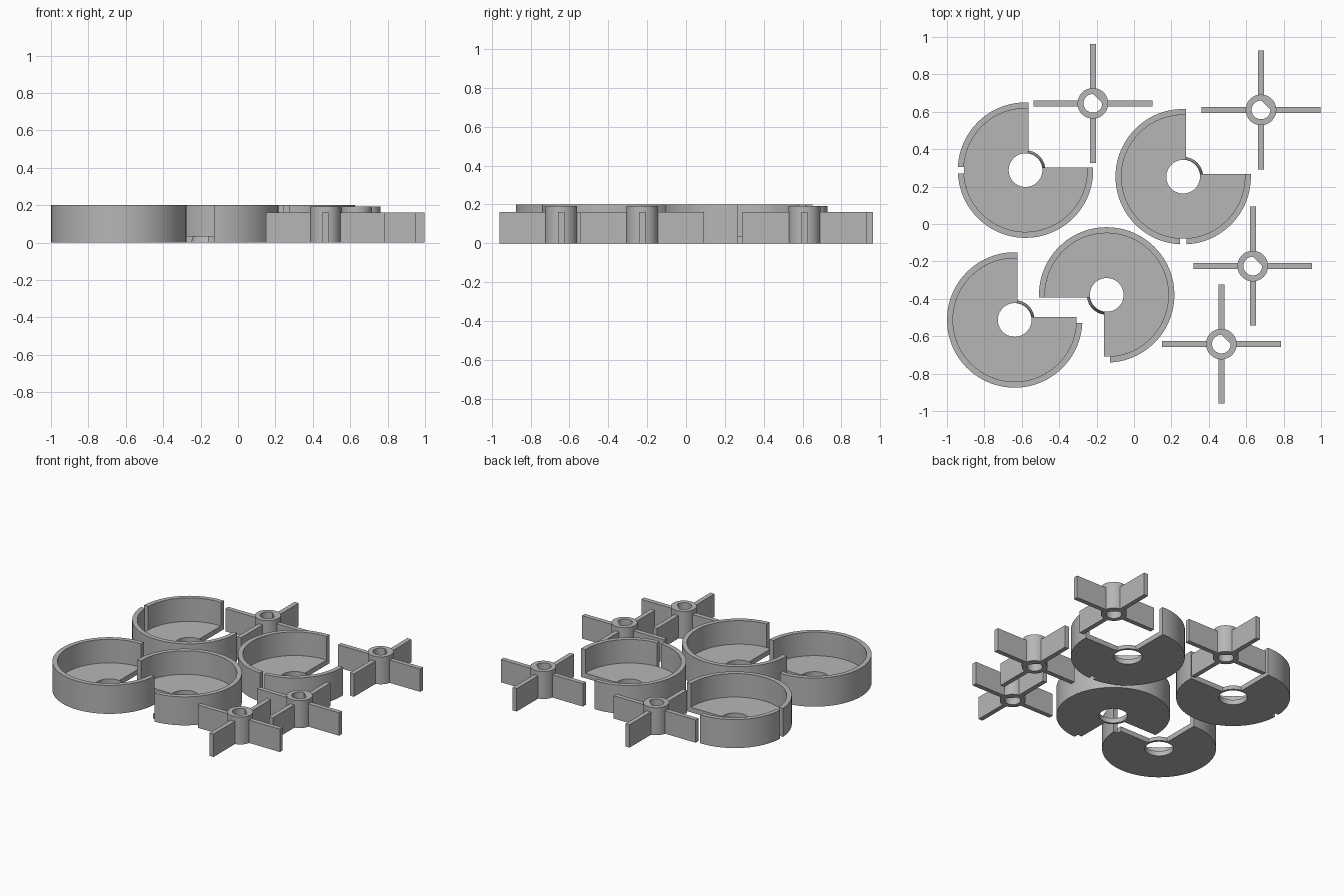
import bpy, bmesh
from math import asin, cos, sin, pi, radians
from mathutils import Matrix

if "Cube" in bpy.data.objects:
    bpy.data.objects.remove(bpy.data.objects["Cube"])

grey = bpy.data.materials.new("plain grey")
grey.use_nodes = True
grey.diffuse_color = (0.47, 0.47, 0.47, 1)
grey.node_tree.nodes["Principled BSDF"].inputs["Base Color"].default_value = grey.diffuse_color

HOLE, INNER, OUTER = 0.09, 0.33, 0.362
FLOOR, HEIGHT = 0.035, 0.2
EDGE, SLOT = 0.015, 0.017


def sweep(bm, profile, a0, off0, a1, off1, steps):
    """Sweep an (r, z) profile; the ends are flat, offset from the radial lines."""
    rings = []
    for i in range(steps + 1):
        t = i / steps
        ring = []
        for r, z in profile:
            start = radians(a0) + asin(off0 / r)
            end = radians(a1) + asin(off1 / r)
            a = start + (end - start) * t
            ring.append(bm.verts.new((r * cos(a), r * sin(a), z)))
        rings.append(ring)
    n = len(profile)
    for p, q in zip(rings, rings[1:]):
        for j in range(n):
            k = (j + 1) % n
            bm.faces.new((p[j], q[j], q[k], p[k]))
    bm.faces.new(rings[0])
    bm.faces.new(rings[-1][::-1])


def finish(bm, name, location, turn=0):
    bmesh.ops.recalc_face_normals(bm, faces=bm.faces)
    mesh = bpy.data.meshes.new(name)
    bm.to_mesh(mesh)
    bm.free()
    mesh.materials.append(grey)
    obj = bpy.data.objects.new(name, mesh)
    obj.location = (*location, 0)
    obj.rotation_euler.z = radians(turn)
    bpy.context.collection.objects.link(obj)
    bpy.ops.object.select_all(action="DESELECT")
    obj.select_set(True)
    bpy.context.view_layer.objects.active = obj
    bpy.ops.object.shade_smooth_by_angle(angle=radians(30))


def box_profile(r0, r1, top):
    return [(r0, 0), (r1, 0), (r1, top), (r0, top)]


def cup(name, location, slot, turn=0):
    bm = bmesh.new()
    # three-quarter floor with centre hole
    sweep(bm, box_profile(HOLE, INNER, FLOOR), 90, -EDGE, 360, EDGE, 72)
    # tapered collar closing the hole in the open quarter
    collar = [(HOLE, 0), (0.106, 0), (0.093, FLOOR), (HOLE, FLOOR)]
    sweep(bm, collar, 0, EDGE, 90, -EDGE, 20)
    # outer wall, split by the narrow slot
    wall = box_profile(INNER, OUTER, HEIGHT)
    if slot > 90:
        sweep(bm, wall, 90, -EDGE, slot, -SLOT, (slot - 90) // 4)
    if slot < 360:
        sweep(bm, wall, slot, SLOT, 360, EDGE, (360 - slot) // 4)
    finish(bm, name, location, turn)


def paddle_wheel(name, location):
    bm = bmesh.new()
    # hub tube with a D-shaped bore
    n, hub, bore, flat, top = 48, 0.082, 0.05, 0.036, 0.192
    loops = []
    for i in range(n):
        a = 2 * pi * i / n
        c = cos(a - pi / 4)
        inner = min(bore, flat / c) if c > 0 else bore
        loops.append([bm.verts.new((r * cos(a), r * sin(a), z))
                      for r, z in box_profile(inner, hub, top)])
    for i in range(n):
        p, q = loops[i], loops[(i + 1) % n]
        for j in range(4):
            k = (j + 1) % 4
            bm.faces.new((p[j], q[j], q[k], p[k]))
    # four flat blades
    length, thick, tall, root = 0.318, 0.032, 0.16, 0.075
    for i in range(4):
        place = (Matrix.Rotation(i * pi / 2, 4, "Z")
                 @ Matrix.Translation(((length + root) / 2, 0, tall / 2))
                 @ Matrix.Diagonal((length - root, thick, tall, 1)))
        bmesh.ops.create_cube(bm, size=1, matrix=place)
    finish(bm, name, location)


cup("back_right_cup", (-0.58, 0.288), 180)
cup("back_left_cup", (0.263, 0.253), 270)
cup("front_right_cup", (-0.638, -0.513), 360)
cup("front_middle_cup", (-0.146, -0.379), 90, 180)

paddle_wheel("back_right_paddle_wheel", (-0.22, 0.645))
paddle_wheel("back_left_paddle_wheel", (0.679, 0.61))
paddle_wheel("middle_left_paddle_wheel", (0.635, -0.225))
paddle_wheel("front_left_paddle_wheel", (0.467, -0.642))
